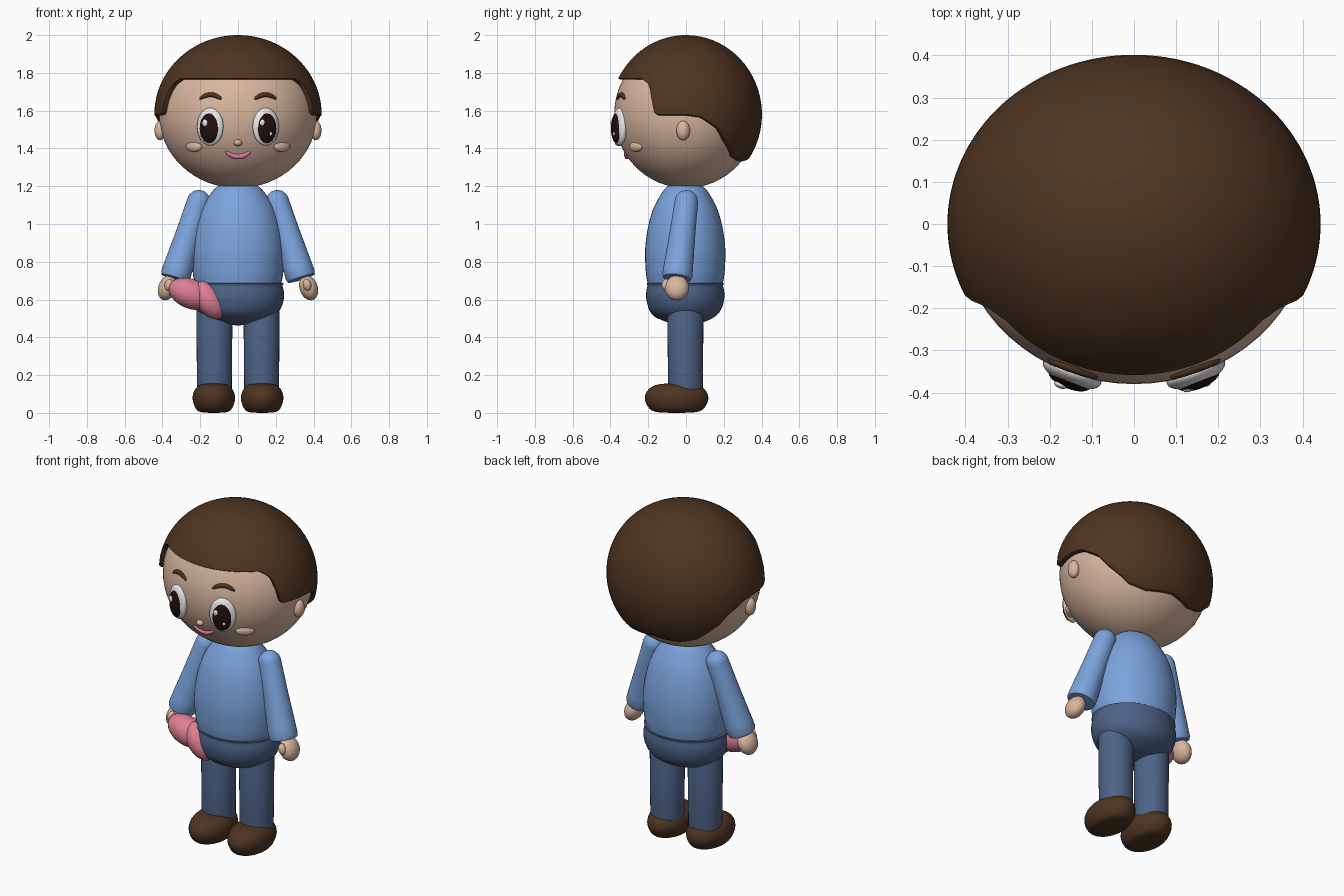
import bpy, bmesh, math
from mathutils import Vector, Matrix, Euler

cube = bpy.data.objects.get("Cube")
if cube:
    bpy.data.objects.remove(cube, do_unlink=True)


def material(name, rgb):
    m = bpy.data.materials.new(name)
    m.use_nodes = True
    m.diffuse_color = (*rgb, 1)
    bsdf = next(n for n in m.node_tree.nodes if n.type == 'BSDF_PRINCIPLED')
    bsdf.inputs["Base Color"].default_value = (*rgb, 1)
    bsdf.inputs["Roughness"].default_value = 0.7
    return m


SKIN = material("skin", (0.69, 0.47, 0.35))
BROWN = material("dark brown", (0.076, 0.035, 0.015))
SHIRT = material("light blue", (0.2, 0.37, 0.72))
JEANS = material("denim blue", (0.075, 0.125, 0.24))
PINK = material("pink", (0.74, 0.21, 0.3))
WHITE = material("white", (0.85, 0.85, 0.85))
DARK = material("eye dark", (0.018, 0.004, 0.004))


def finish(name, bm, mat):
    bmesh.ops.recalc_face_normals(bm, faces=bm.faces)
    mesh = bpy.data.meshes.new(name)
    bm.to_mesh(mesh)
    bm.free()
    mesh.materials.append(mat)
    ob = bpy.data.objects.new(name, mesh)
    bpy.context.collection.objects.link(ob)
    bpy.ops.object.select_all(action='DESELECT')
    bpy.context.view_layer.objects.active = ob
    ob.select_set(True)
    bpy.ops.object.shade_smooth_by_angle(angle=math.radians(50))
    return ob


def ellipsoid(name, mat, centre, radii, rot=(0, 0, 0), seg=32):
    bm = bmesh.new()
    turn = Euler([math.radians(a) for a in rot]).to_matrix().to_4x4()
    bmesh.ops.create_uvsphere(bm, u_segments=seg, v_segments=seg // 2, radius=1,
                              matrix=Matrix.Translation(centre) @ turn @ Matrix.Diagonal((*radii, 1)))
    return finish(name, bm, mat)


def smooth_profile(pts, steps=5):
    # Catmull-Rom through the profile points
    p = [pts[0]] + list(pts) + [pts[-1]]
    out = []
    for a, b, c, d in zip(p, p[1:], p[2:], p[3:]):
        a, b, c, d = map(Vector, (a, b, c, d))
        for i in range(steps):
            t = i / steps
            out.append(b + (c - a) * t / 2 + (a * 2 - b * 5 + c * 4 - d) * t * t / 2
                       + (b * 3 - a - c * 3 + d) * t ** 3 / 2)
    return out + [Vector(pts[-1])]


def lathe(name, mat, profile, matrix, seg=40):
    # profile is (radius, height), ending on the axis at both ends
    bm = bmesh.new()
    rings = [[bm.verts.new((max(r, 0) * math.cos(k * math.tau / seg),
                            max(r, 0) * math.sin(k * math.tau / seg), h))
              for k in range(seg)] for r, h in profile]
    for a, b in zip(rings, rings[1:]):
        for k in range(seg):
            n = (k + 1) % seg
            bm.faces.new((a[k], a[n], b[n], b[k]))
    bmesh.ops.remove_doubles(bm, verts=bm.verts, dist=0.0005)
    bm.transform(matrix)
    return finish(name, bm, mat)


# Head
HEAD = Vector((0.418, 0.38, 0.39))
HEAD_Z = 1.58


def face_y(x, z):
    return -HEAD.y * math.sqrt(1 - (x / HEAD.x) ** 2 - ((z - HEAD_Z) / HEAD.z) ** 2)


ellipsoid("head", SKIN, (0, 0, HEAD_Z), HEAD, seg=64)

# Hair cap: a shell ending at a hairline given by angle from the front
HAIR = Vector((0.443, 0.402, 0.42))
HAIRLINE = [(0, 1.77), (50, 1.77), (57, 1.745), (61, 1.7), (65, 1.595), (68, 1.58), (90, 1.58),
            (101, 1.57), (115, 1.51), (122, 1.45), (138, 1.36), (154, 1.335), (180, 1.35)]


def hairline(angle):
    for (a, za), (b, zb) in zip(HAIRLINE, HAIRLINE[1:]):
        if angle <= b:
            return za + (zb - za) * (angle - a) / (b - a)
    return HAIRLINE[-1][1]


bm = bmesh.new()
columns = 144
rows = 24
rings = []
for j in range(rows + 3):
    ring = []
    for k in range(columns):
        deg = k * 360 / columns
        a = math.radians(deg)
        end = math.acos((hairline(min(deg, 360 - deg)) - HEAD_Z) / HAIR.z)
        polar = end * min(j / rows, 1)
        shrink = (1, 0.975, 0.9)[max(0, j - rows)]
        ring.append(bm.verts.new((HAIR.x * math.sin(polar) * math.sin(a) * shrink,
                                  -HAIR.y * math.sin(polar) * math.cos(a) * shrink,
                                  HEAD_Z + HAIR.z * math.cos(polar) - 0.006 * (shrink == 0.975))))
    rings.append(ring)
for a, b in zip(rings, rings[1:]):
    for k in range(columns):
        n = (k + 1) % columns
        bm.faces.new((a[k], a[n], b[n], b[k]))
bmesh.ops.remove_doubles(bm, verts=rings[0], dist=0.0005)
finish("hair", bm, BROWN)


def face_stroke(name, mat, cx, cz, half, rise, thick):
    # Tapered arc lying on the face
    bm = bmesh.new()
    n, seg = 20, 10
    loops = []
    for i in range(n + 1):
        t = 2 * i / n - 1
        x, z = cx + half * t, cz + rise * (1 - t * t)
        r = thick * (0.25 + 0.75 * math.sqrt(1 - t * t))
        c = Vector((x, face_y(x, z), z))
        side = Vector((half, 0, -2 * rise * t)).normalized().cross(Vector((0, 1, 0)))
        loops.append([bm.verts.new(c + side * r * math.cos(k * math.tau / seg)
                                   + Vector((0, 1, 0)) * r * math.sin(k * math.tau / seg))
                      for k in range(seg)])
    for a, b in zip(loops, loops[1:]):
        for k in range(seg):
            bm.faces.new((a[k], a[(k + 1) % seg], b[(k + 1) % seg], b[k]))
    bm.faces.new(loops[0])
    bm.faces.new(loops[-1])
    finish(name, bm, mat)


# Mouth and nose
face_stroke("mouth", PINK, 0, 1.385, 0.066, -0.028, 0.014)
ellipsoid("nose", SKIN, (0, -0.355, 1.43), (0.022, 0.022, 0.017), seg=20)

# Torso and hips
torso = [(0, 1.215), (0.08, 1.21), (0.13, 1.18), (0.19, 1.09), (0.225, 0.99), (0.243, 0.88),
         (0.243, 0.79), (0.232, 0.7), (0.2, 0.65), (0, 0.64)]
lathe("shirt", SHIRT, smooth_profile(torso), Matrix.Translation((0, -0.004, 0)) @ Matrix.Diagonal((1, 0.87, 1, 1)))
hips = [(0, 0.692), (0.22, 0.69), (0.236, 0.67), (0.244, 0.615), (0.225, 0.55), (0.18, 0.507),
        (0.1, 0.477), (0, 0.462)]
lathe("trouser_hips", JEANS, smooth_profile(hips), Matrix.Translation((0, -0.004, 0)) @ Matrix.Diagonal((1, 0.85, 1, 1)))

for s, side in ((1, "left"), (-1, "right")):
    # Face details
    ex = 0.147 * s
    yaw = 22 * s
    ellipsoid(side + "_eye", WHITE, (ex, -0.352, 1.515), (0.074, 0.032, 0.1), (0, 0, yaw))
    px = 0.153 * s
    ellipsoid(side + "_pupil", DARK, (px, -0.369, 1.508), (0.053, 0.022, 0.079), (0, 0, yaw))
    ellipsoid(side + "_large_glint", WHITE, (px - 0.022, -0.39 + 0.008 * (s < 0), 1.535),
              (0.016, 0.008, 0.019), (0, 0, yaw), 16)
    ellipsoid(side + "_small_glint", WHITE, (px + 0.02, -0.379 - 0.008 * (s < 0), 1.478),
              (0.009, 0.007, 0.011), (0, 0, yaw), 16)
    face_stroke(side + "_eyebrow", BROWN, 0.145 * s, 1.66, 0.058, 0.024, 0.013)
    ellipsoid(side + "_cheek", SKIN, (0.233 * s, face_y(0.233, 1.41) + 0.003, 1.41),
              (0.052, 0.018, 0.028), (0, 0, 38 * s), 24)
    ellipsoid(side + "_ear", SKIN, (0.412 * s, -0.015, 1.495), (0.03, 0.036, 0.052), seg=24)

    # Sleeve: rounded shoulder tapering out to the cuff
    top = Vector((0.208 * s, 0.002, 1.118))
    cuff = Vector((0.335 * s, -0.048, 0.712))
    axis = cuff - top
    n = axis.length
    sleeve = [(0.062 * math.sin(i * math.pi / 16), -0.062 * math.cos(i * math.pi / 16)) for i in range(9)]
    sleeve += [(0.068, n * 0.4), (0.078, n * 0.85), (0.08, n * 0.96), (0.074, n), (0, n + 0.005)]
    lathe(side + "_sleeve", SHIRT, sleeve,
          Matrix.Translation(top) @ axis.to_track_quat('Z', 'Y').to_matrix().to_4x4(), 32)
    ellipsoid(side + "_hand", SKIN, (0.374 * s, -0.048, 0.662), (0.048, 0.064, 0.068), (0, -20 * s, 0))
    ellipsoid(side + "_thumb", SKIN, (0.366 * s, -0.105, 0.678), (0.022, 0.024, 0.032), (0, -15 * s, 0), 20)

    # Trouser leg and shoe
    leg = [(0, 0.1), (0.09, 0.1), (0.092, 0.13), (0.096, 0.54), (0.08, 0.6), (0, 0.62)]
    lathe(side + "_trouser_leg", JEANS, leg, Matrix.Translation((0.125 * s, -0.003, 0)), 32)
    shoe = [(0, 0), (0.6, 0.004), (0.86, 0.024), (1, 0.072), (0.93, 0.115), (0.7, 0.145), (0.35, 0.155), (0, 0.156)]
    lathe(side + "_shoe", BROWN, smooth_profile(shoe),
          Matrix.Translation((0.128 * s, -0.05, 0)) @ Matrix.Diagonal((0.112, 0.168, 1, 1)))

# Two-lobed pink toy held in the right hand
ellipsoid("toy_outer_lobe", PINK, (-0.25, -0.12, 0.63), (0.122, 0.08, 0.078), (0, 22, 0))
ellipsoid("toy_inner_lobe", PINK, (-0.155, -0.128, 0.597), (0.115, 0.078, 0.07), (0, 54, 0))
